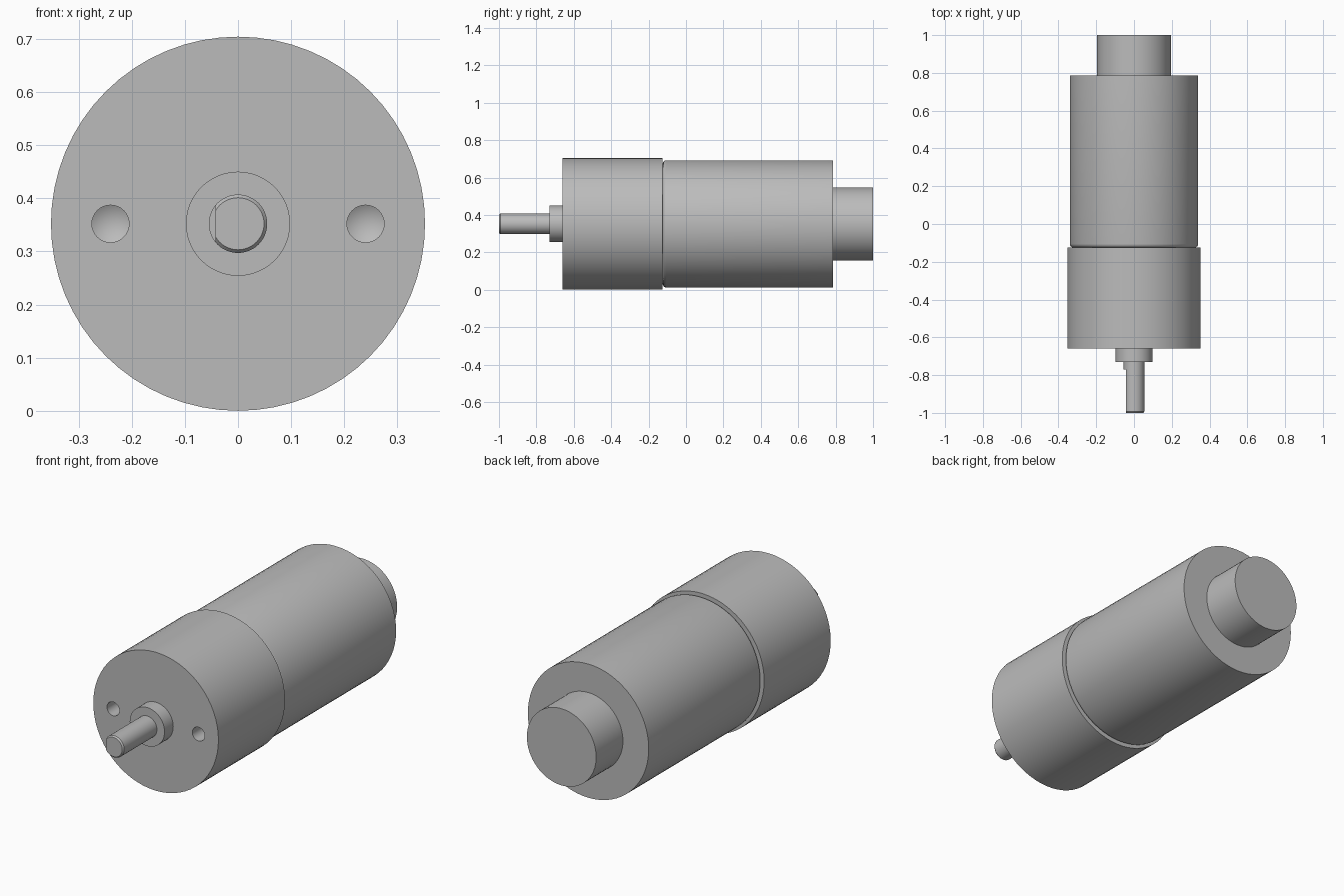
import bpy, bmesh, math

AXIS_Z = 0.352

if "Cube" in bpy.data.objects:
    bpy.data.objects.remove(bpy.data.objects["Cube"])

metal = bpy.data.materials.new("grey_metal")
metal.use_nodes = True
grey = (0.5, 0.5, 0.5, 1)
metal.diffuse_color = grey
metal.node_tree.nodes["Principled BSDF"].inputs["Base Color"].default_value = grey


def turned(name, profile, x=0, segments=64):
    """Closed solid turned around the y axis from (y, radius) points."""
    bm = bmesh.new()
    rings = []
    for y, r in profile:
        count = segments if r > 0 else 1
        rings.append([bm.verts.new((x + r * math.cos(math.tau * i / segments), y,
                                    AXIS_Z + r * math.sin(math.tau * i / segments)))
                      for i in range(count)])
    for a, b in zip(rings, rings[1:]):
        for i in range(segments):
            j = (i + 1) % segments
            if len(b) == 1:
                bm.faces.new((a[i], a[j], b[0]))
            else:
                bm.faces.new((a[i], a[j], b[j], b[i]))
    for ring in (rings[0], rings[-1]):
        if len(ring) > 1:
            bm.faces.new(ring)
    bmesh.ops.recalc_face_normals(bm, faces=bm.faces)
    mesh = bpy.data.meshes.new(name)
    bm.to_mesh(mesh)
    bm.free()
    obj = bpy.data.objects.new(name, mesh)
    bpy.context.collection.objects.link(obj)
    mesh.materials.append(metal)
    return obj


def activate(obj):
    bpy.ops.object.select_all(action='DESELECT')
    obj.select_set(True)
    bpy.context.view_layer.objects.active = obj


def cut(obj, cutter):
    activate(obj)
    mod = obj.modifiers.new("cut", 'BOOLEAN')
    mod.operation = 'DIFFERENCE'
    mod.solver = 'EXACT'
    mod.object = cutter
    bpy.ops.object.modifier_apply(modifier=mod.name)
    bpy.data.objects.remove(cutter)


# Gearbox housing with two drilled mounting holes
gearbox = turned("gearbox_housing", [(-0.66, 0.352), (-0.125, 0.352)])
for side in (-1, 1):
    drill = turned("drill", [(-0.7, 0.035), (-0.54, 0.035), (-0.52, 0)],
                   x=side * 0.24, segments=32)
    cut(gearbox, drill)

# Motor can with a rounded front rim
rim = 0.02
arc = [(-0.125 + rim * (1 - math.sin(t)), 0.34 - rim * (1 - math.cos(t)))
       for t in (math.pi / 2 * (1 - k / 4) for k in range(5))]
motor = turned("motor_can", arc + [(0.785, 0.34)])

# Rear cap and front bearing boss
rear = turned("rear_cap", [(0.785, 0.195), (1, 0.195)])
boss = turned("bearing_boss", [(-0.73, 0.098), (-0.66, 0.098)], segments=48)

# Output shaft, chamfered at the tip, with a flat along its right side
shaft = turned("output_shaft", [(-1, 0.049), (-0.993, 0.055), (-0.73, 0.055)], segments=48)
bpy.ops.mesh.primitive_cube_add(size=1, location=(-0.092, -0.92, AXIS_Z))
flat = bpy.context.object
flat.scale = (0.1, 0.3, 0.2)
bpy.context.view_layer.update()
cut(shaft, flat)

for part in (gearbox, motor, rear, boss, shaft):
    activate(part)
    bpy.ops.object.shade_smooth_by_angle(angle=math.radians(30))
